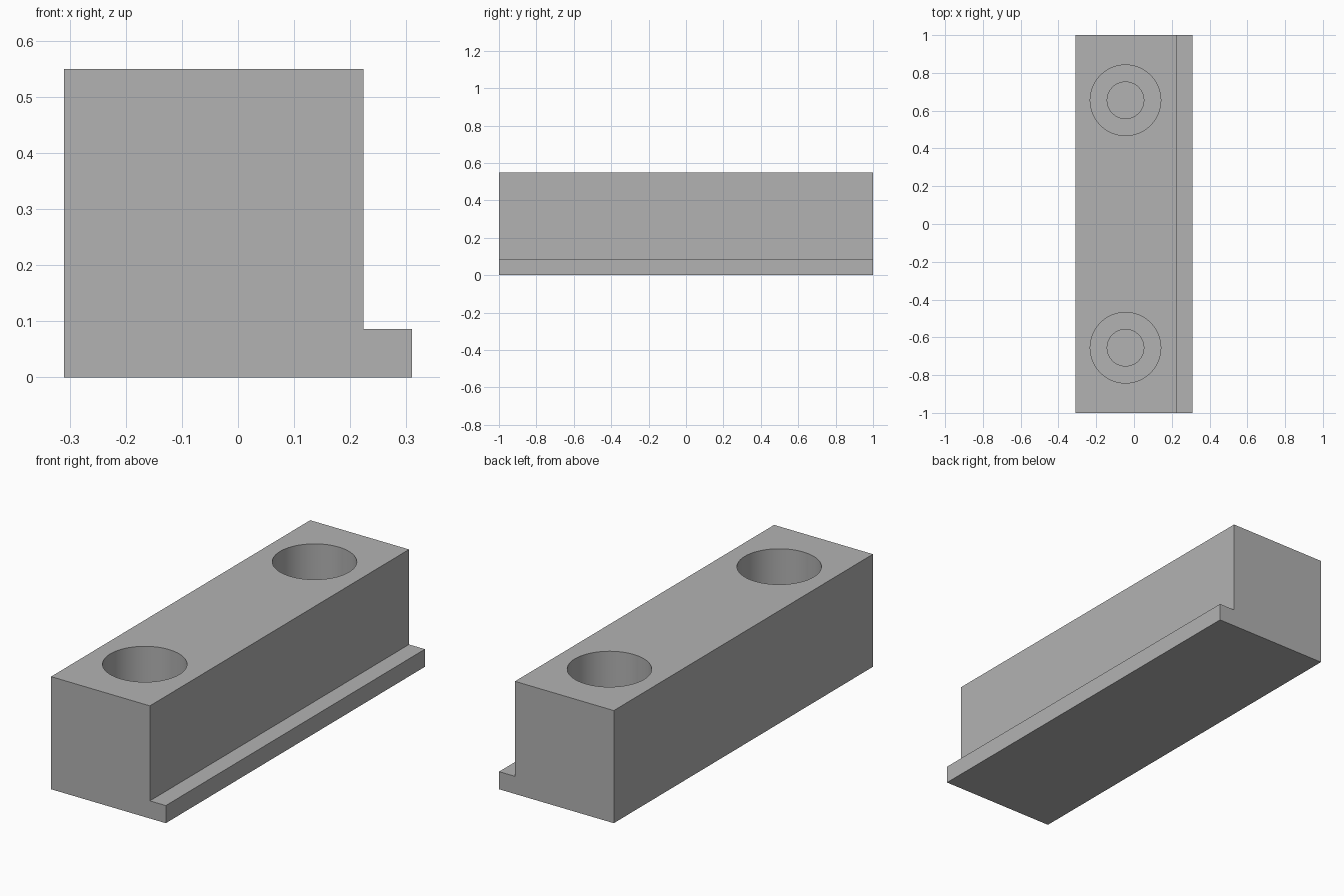
import bpy
import bmesh
import math

default = bpy.data.objects.get("Cube")
if default:
    bpy.data.objects.remove(default, do_unlink=True)

HALF_W, HALF_L, HEIGHT = 0.31, 1.0, 0.55
STEP_X, STEP_Z = 0.224, 0.086
HOLE_X, HOLE_Y = -0.045, 0.655

# Single grey material
grey = bpy.data.materials.new("plain grey")
grey.use_nodes = True
colour = (0.448, 0.448, 0.448, 1)
grey.diffuse_color = colour
grey.node_tree.nodes["Principled BSDF"].inputs["Base Color"].default_value = colour

# Block with a ledge along its side: L profile extruded along y
profile = [(-HALF_W, 0), (HALF_W, 0), (HALF_W, STEP_Z),
           (STEP_X, STEP_Z), (STEP_X, HEIGHT), (-HALF_W, HEIGHT)]
bm = bmesh.new()
face = bm.faces.new([bm.verts.new((x, -HALF_L, z)) for x, z in profile])
extruded = bmesh.ops.extrude_face_region(bm, geom=[face])["geom"]
bmesh.ops.translate(bm, vec=(0, 2 * HALF_L, 0),
                    verts=[g for g in extruded if isinstance(g, bmesh.types.BMVert)])
bmesh.ops.recalc_face_normals(bm, faces=bm.faces)
mesh = bpy.data.meshes.new("ledged_block")
bm.to_mesh(mesh)
bm.free()
mesh.materials.append(grey)
block = bpy.data.objects.new("ledged_block", mesh)
bpy.context.collection.objects.link(block)


def bore(y, radius, bottom, top):
    """Cut a round vertical pocket into the block."""
    bpy.ops.mesh.primitive_cylinder_add(
        vertices=64, radius=radius, depth=top - bottom,
        location=(HOLE_X, y, (top + bottom) / 2))
    cutter = bpy.context.object
    cutter.name = "bore_cutter"
    cutter.hide_render = True
    cutter.data.materials.append(grey)
    cut = block.modifiers.new("bore", 'BOOLEAN')
    cut.operation, cut.solver, cut.object = 'DIFFERENCE', 'EXACT', cutter
    bpy.ops.object.select_all(action='DESELECT')
    block.select_set(True)
    bpy.context.view_layer.objects.active = block
    bpy.ops.object.modifier_apply(modifier=cut.name)
    bpy.data.objects.remove(cutter, do_unlink=True)


# Two stepped screw pockets, closed at the underside
for y in (-HOLE_Y, HOLE_Y):
    bore(y, 0.187, 0.27, HEIGHT + 0.1)
    bore(y, 0.097, STEP_Z, HEIGHT + 0.1)

bpy.ops.object.shade_smooth_by_angle(angle=math.radians(30))
